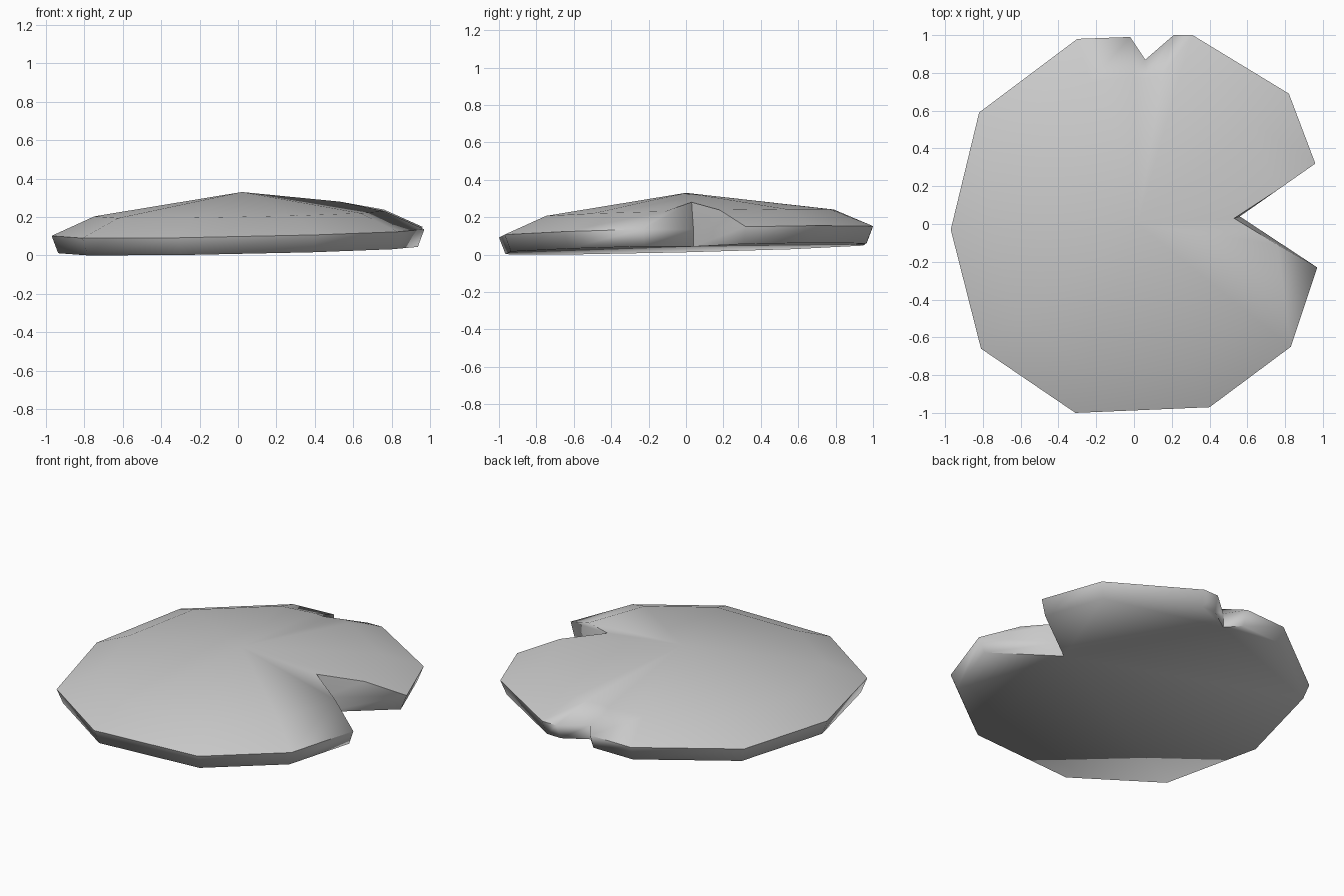
import bpy
import bmesh
import math

cube = bpy.data.objects.get("Cube")
if cube:
    bpy.data.objects.remove(cube, do_unlink=True)

# Widest outline of the pad, with a small notch at the back and a deep one at the left
RIM = [(-0.97, -0.03), (-0.81, -0.66), (-0.31, -1.0), (0.40, -0.97),
       (0.83, -0.65), (0.97, -0.23), (0.56, 0.04), (0.96, 0.32),
       (0.82, 0.69), (0.31, 1.0), (0.21, 1.0), (0.06, 0.87),
       (-0.02, 0.99), (-0.30, 0.98), (-0.82, 0.59)]
DEEP, SMALL = 6, 11

# Shoulder points that follow the notch walls instead of the scaled outline
SHOULDER = {DEEP - 1: (0.76, -0.11), DEEP: (0.53, 0.03), DEEP + 1: (0.76, 0.18),
            SMALL - 1: (0.15, 0.79), SMALL: (0.065, 0.77), SMALL + 1: (0.0, 0.78)}


def tilt(x, y, height):
    """Height on the gently leaning plane of the pad."""
    return max(0, height + 0.02 * x + 0.024 * y)


def ring(bm, scale, height, special):
    verts = []
    for i, (x, y) in enumerate(RIM):
        px, py = special.get(i, (x * scale, y * scale))
        z = tilt(px, py, height)
        if i == DEEP and height > 0.2:
            z = 0.28
        verts.append(bm.verts.new((px, py, z)))
    return verts


bm = bmesh.new()
notch_points = {DEEP: RIM[DEEP], SMALL: RIM[SMALL]}
bottom = ring(bm, 0.965, 0.031, notch_points)
rim = ring(bm, 1.0, 0.122, {})
shoulder = ring(bm, 0.77, 0.219, SHOULDER)
apex = bm.verts.new((0.02, 0, 0.33))

# Side wall, sloping shoulder, shallow cone on top, flat underside
n = len(RIM)
for i in range(n):
    j = (i + 1) % n
    bm.faces.new((bottom[i], bottom[j], rim[j], rim[i]))
    bm.faces.new((rim[i], rim[j], shoulder[j], shoulder[i]))
    bm.faces.new((shoulder[i], shoulder[j], apex))
underside = bm.faces.new(bottom[::-1])
bmesh.ops.triangulate(bm, faces=[underside])
bmesh.ops.recalc_face_normals(bm, faces=bm.faces)

mesh = bpy.data.meshes.new("lily_pad")
bm.to_mesh(mesh)
bm.free()
pad = bpy.data.objects.new("lily_pad", mesh)
bpy.context.collection.objects.link(pad)

# Plain grey surface
grey = bpy.data.materials.new("light_grey")
grey.use_nodes = True
grey.diffuse_color = (0.6, 0.6, 0.6, 1)
grey.node_tree.nodes["Principled BSDF"].inputs["Base Color"].default_value = (0.6, 0.6, 0.6, 1)
mesh.materials.append(grey)

bpy.ops.object.select_all(action="DESELECT")
pad.select_set(True)
bpy.context.view_layer.objects.active = pad
bpy.ops.object.shade_smooth_by_angle(angle=math.radians(78))
